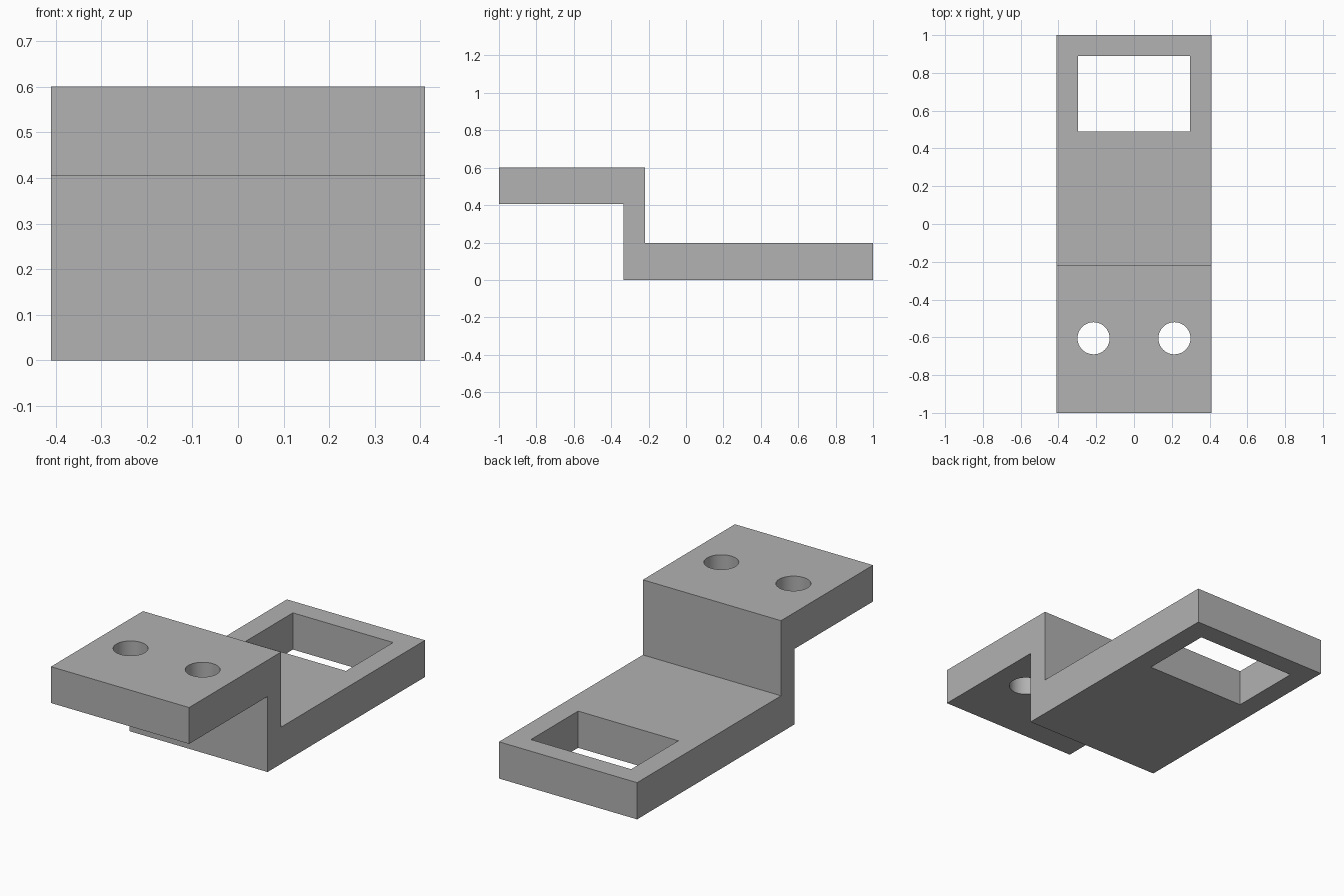
import bpy
import bmesh

cube = bpy.data.objects.get("Cube")
if cube:
    bpy.data.objects.remove(cube, do_unlink=True)

HALF_WIDTH = 0.41

# Material
grey = bpy.data.materials.new("plain grey")
grey.use_nodes = True
colour = (0.445, 0.445, 0.445, 1)
grey.diffuse_color = colour
grey.node_tree.nodes["Principled BSDF"].inputs["Base Color"].default_value = colour

# Stepped bracket: side profile (y, z) extruded across the width
profile = [(-1, 0.6), (-1, 0.405), (-0.335, 0.405), (-0.335, 0),
           (1, 0), (1, 0.197), (-0.22, 0.197), (-0.22, 0.6)]
bm = bmesh.new()
side = bm.faces.new([bm.verts.new((-HALF_WIDTH, y, z)) for y, z in profile])
extruded = bmesh.ops.extrude_face_region(bm, geom=[side])["geom"]
bmesh.ops.translate(bm, vec=(2 * HALF_WIDTH, 0, 0),
                    verts=[v for v in extruded if isinstance(v, bmesh.types.BMVert)])
bmesh.ops.recalc_face_normals(bm, faces=bm.faces)
mesh = bpy.data.meshes.new("stepped_bracket")
bm.to_mesh(mesh)
bm.free()
mesh.materials.append(grey)
bracket = bpy.data.objects.new("stepped_bracket", mesh)
bpy.context.collection.objects.link(bracket)


def cut(cutter, name):
    """Subtract the cutter from the bracket, then discard it."""
    cutter.name = name
    cutter.hide_render = True
    cutter.data.materials.append(grey)
    bpy.ops.object.select_all(action="DESELECT")
    bpy.context.view_layer.objects.active = bracket
    bracket.select_set(True)
    mod = bracket.modifiers.new(name, "BOOLEAN")
    mod.operation = "DIFFERENCE"
    mod.solver = "EXACT"
    mod.object = cutter
    bpy.ops.object.modifier_apply(modifier=mod.name)
    bpy.data.objects.remove(cutter, do_unlink=True)


# Rectangular window in the lower plate
bpy.ops.mesh.primitive_cube_add(size=1, location=(0, 0.69, 0.1))
window = bpy.context.object
window.scale = (0.595, 0.4, 0.6)
cut(window, "window_cutter")

# Pair of round holes in the upper plate
for sign, label in ((-1, "right"), (1, "left")):
    bpy.ops.mesh.primitive_cylinder_add(vertices=48, radius=0.085, depth=0.6,
                                        location=(sign * 0.214, -0.605, 0.5))
    cut(bpy.context.object, label + "_hole_cutter")

# Smooth hole walls with crisp edges
bpy.ops.object.shade_smooth_by_angle(angle=0.5)
